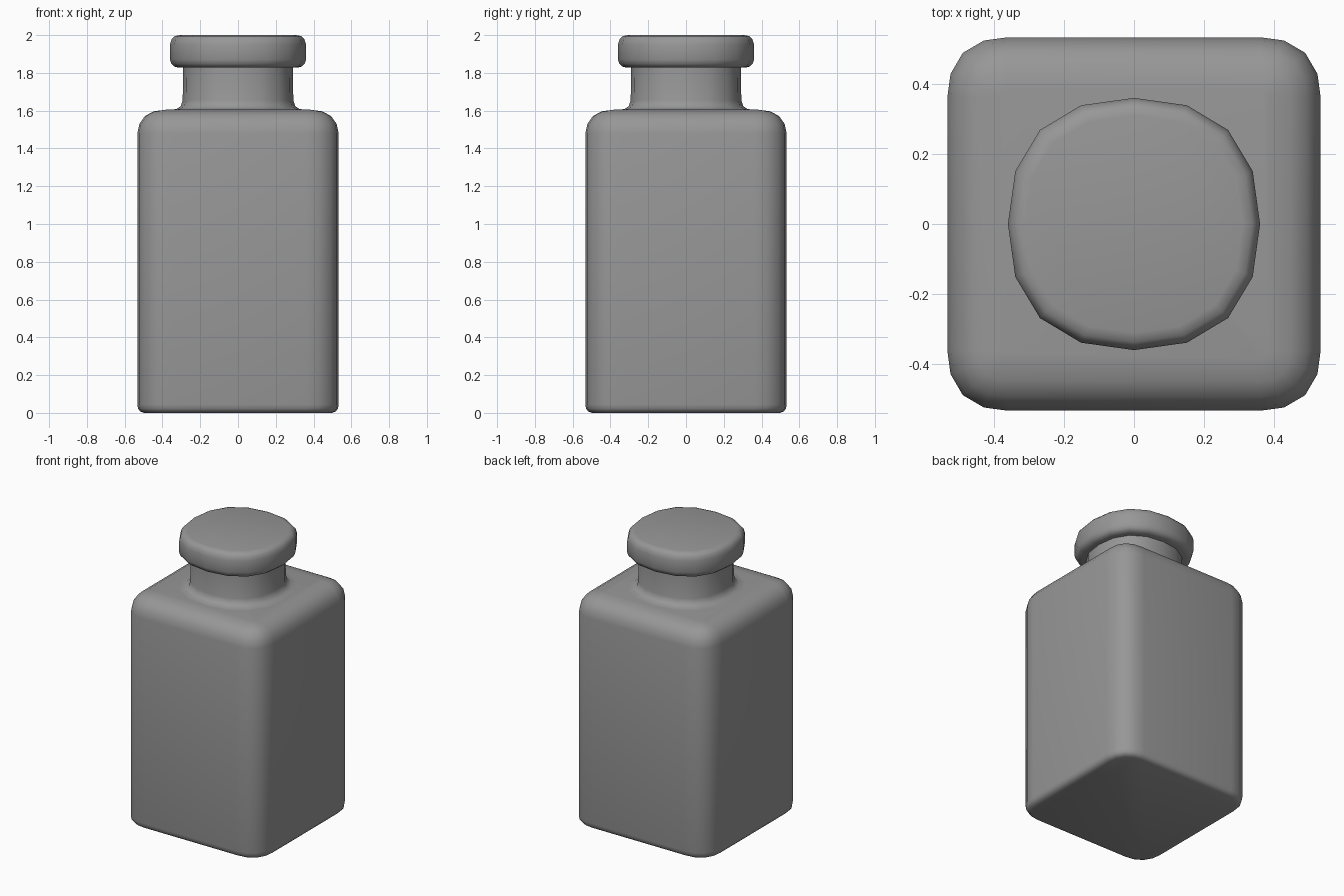
import bpy, bmesh
from math import sin, cos, pi

if "Cube" in bpy.data.objects:
    bpy.data.objects.remove(bpy.data.objects["Cube"])

# Dark grey for all parts
grey = bpy.data.materials.new("dark_grey")
grey.diffuse_color = (0.31, 0.31, 0.31, 1)
grey.use_nodes = True
grey.node_tree.nodes["Principled BSDF"].inputs["Base Color"].default_value = grey.diffuse_color


def loft(name, rings, angle):
    """Skin a stack of equal-length rings and cap both ends."""
    bm = bmesh.new()
    loops = [[bm.verts.new(p) for p in ring] for ring in rings]
    n = len(loops[0])
    for a, b in zip(loops, loops[1:]):
        for i in range(n):
            j = (i + 1) % n
            bm.faces.new((a[i], a[j], b[j], b[i]))
    bm.faces.new(loops[0][::-1])
    bm.faces.new(loops[-1])
    mesh = bpy.data.meshes.new(name)
    bm.to_mesh(mesh)
    bm.free()
    mesh.materials.append(grey)
    obj = bpy.data.objects.new(name, mesh)
    bpy.context.collection.objects.link(obj)
    bpy.ops.object.select_all(action='DESELECT')
    obj.select_set(True)
    bpy.context.view_layer.objects.active = obj
    bpy.ops.object.shade_smooth_by_angle(angle=angle)
    return obj


def square_ring(inset, z, half=0.533, radius=0.172, seg=4):
    """Square with rounded corners, pulled in by inset."""
    r, c = radius - inset, half - radius
    ring = []
    for k, (sx, sy) in enumerate(((1, 1), (-1, 1), (-1, -1), (1, -1))):
        for i in range(seg + 1):
            a = (k + i / seg) * pi / 2
            bulge = 1 + 0.05 * sin(2 * a) ** 2
            ring.append((sx * c + r * bulge * cos(a), sy * c + r * bulge * sin(a), z))
    return ring


def round_ring(r, z):
    """Sixteen-sided circle that is slightly fuller on the diagonals."""
    ring = []
    for k in range(4):
        for deg in (0, 24, 45, 66):
            a = k * pi / 2 + deg * pi / 180
            s = r * (1 + 0.055 * sin(2 * a) ** 2)
            ring.append((s * cos(a), s * sin(a), z))
    return ring


# Square body with soft shoulders and a tight base edge
body = [(0.035, 0.0), (0.015, 0.008), (0.004, 0.022), (0.0, 0.045),
        (0.0, 1.48), (0.011, 1.53), (0.04, 1.571), (0.085, 1.596), (0.15, 1.605)]
loft("bottle_body", [square_ring(d, z) for d, z in body], pi / 3)

# Neck with a flared foot that blends into the shoulder
neck = [(0.355, 1.59), (0.355, 1.605), (0.325, 1.609), (0.303, 1.624), (0.293, 1.655), (0.29, 1.84)]
loft("bottle_neck", [round_ring(r, z) for r, z in neck], pi / 3)

# Rounded stopper
stopper = [(0.315, 1.828), (0.337, 1.833), (0.352, 1.847), (0.36, 1.87),
           (0.36, 1.95), (0.352, 1.977), (0.337, 1.994), (0.31, 2.0)]
loft("stopper", [round_ring(r, z) for r, z in stopper], pi / 3)
